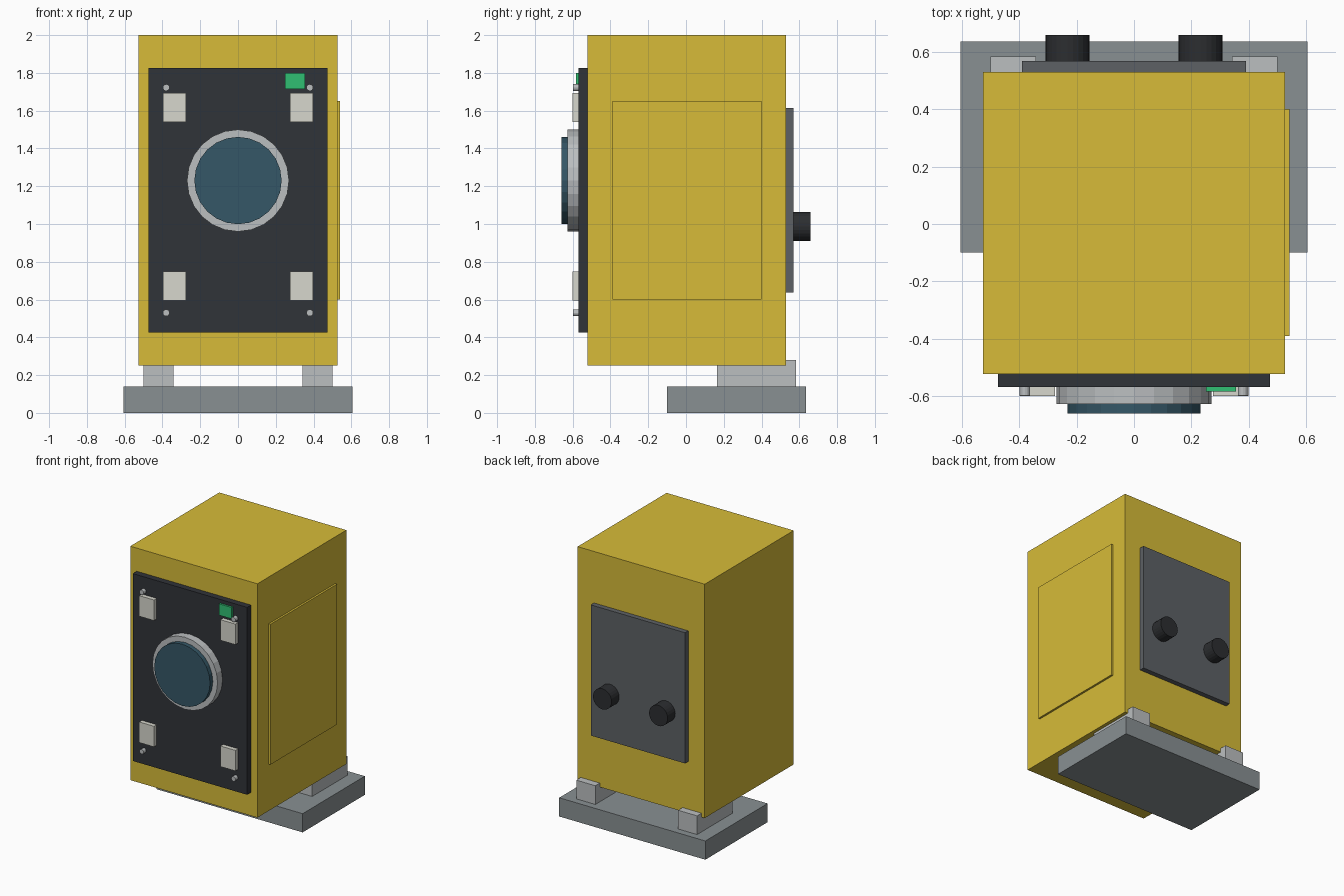
import bpy, math

if "Cube" in bpy.data.objects:
    bpy.data.objects.remove(bpy.data.objects["Cube"])


def material(name, color):
    m = bpy.data.materials.new(name)
    m.diffuse_color = (*color, 1)
    m.use_nodes = True
    m.node_tree.nodes["Principled BSDF"].inputs["Base Color"].default_value = m.diffuse_color
    return m


yellow = material("yellow_paint", (0.68, 0.50, 0.04))
black = material("black_panel", (0.03, 0.033, 0.04))
dark = material("dark_knob", (0.025, 0.027, 0.03))
slate = material("slate_plate", (0.11, 0.12, 0.13))
steel = material("base_grey", (0.25, 0.28, 0.29))
silver = material("silver", (0.50, 0.52, 0.53))
cream = material("cream", (0.68, 0.68, 0.61))
green = material("green_light", (0.03, 0.52, 0.17))
glass = material("blue_glass", (0.035, 0.095, 0.135))


def box(name, lo, hi, mat):
    """Box between two opposite corners."""
    mid = [(a + b) / 2 for a, b in zip(lo, hi)]
    bpy.ops.mesh.primitive_cube_add(size=1, location=mid)
    o = bpy.context.object
    o.name = name
    o.scale = [b - a for a, b in zip(lo, hi)]
    bpy.ops.object.transform_apply(location=False, rotation=False, scale=True)
    o.data.materials.append(mat)


def disc(name, x, z, r, y0, y1, mat, sides=24):
    """Cylinder lying along y."""
    bpy.ops.mesh.primitive_cylinder_add(vertices=sides, radius=r, depth=y1 - y0,
                                        location=(x, (y0 + y1) / 2, z),
                                        rotation=(math.pi / 2, 0, 0))
    o = bpy.context.object
    o.name = name
    o.data.materials.append(mat)


# Main housing and its panels
box("housing", (-0.526, -0.522, 0.25), (0.526, 0.53, 2.0), yellow)
box("side_door", (0.52, -0.39, 0.60), (0.541, 0.40, 1.65), yellow)
box("front_panel", (-0.473, -0.568, 0.425), (0.473, -0.52, 1.827), black)
box("back_plate", (-0.39, 0.525, 0.637), (0.39, 0.568, 1.615), slate)

# Round window with its rim
disc("window_rim", 0, 1.23, 0.27, -0.627, -0.56, silver)
disc("window_glass", 0, 1.23, 0.231, -0.66, -0.60, glass)

# Indicator light
box("indicator_light", (0.25, -0.583, 1.715), (0.355, -0.56, 1.80), green)

# Base slab
box("base", (-0.605, -0.10, 0), (0.605, 0.635, 0.14), steel)

# Mirrored parts: feet, knobs, front pads and screws
for s, side in ((-1, "left"), (1, "right")):
    xs = sorted((s * 0.342, s * 0.50))
    box("foot_" + side, (xs[0], 0.163, 0.13), (xs[1], 0.583, 0.28), silver)
    disc("knob_" + side, s * 0.232, 0.987, 0.077, 0.56, 0.658, dark)
    for level, z_pad, z_screw in (("lower", 0.672, 0.53), ("upper", 1.617, 1.722)):
        xs = sorted((s * 0.275, s * 0.398))
        box(f"pad_{level}_{side}", (xs[0], -0.60, z_pad - 0.077),
            (xs[1], -0.56, z_pad + 0.077), cream)
        disc(f"screw_{level}_{side}", s * 0.38, z_screw, 0.018, -0.598, -0.56, silver, 12)
